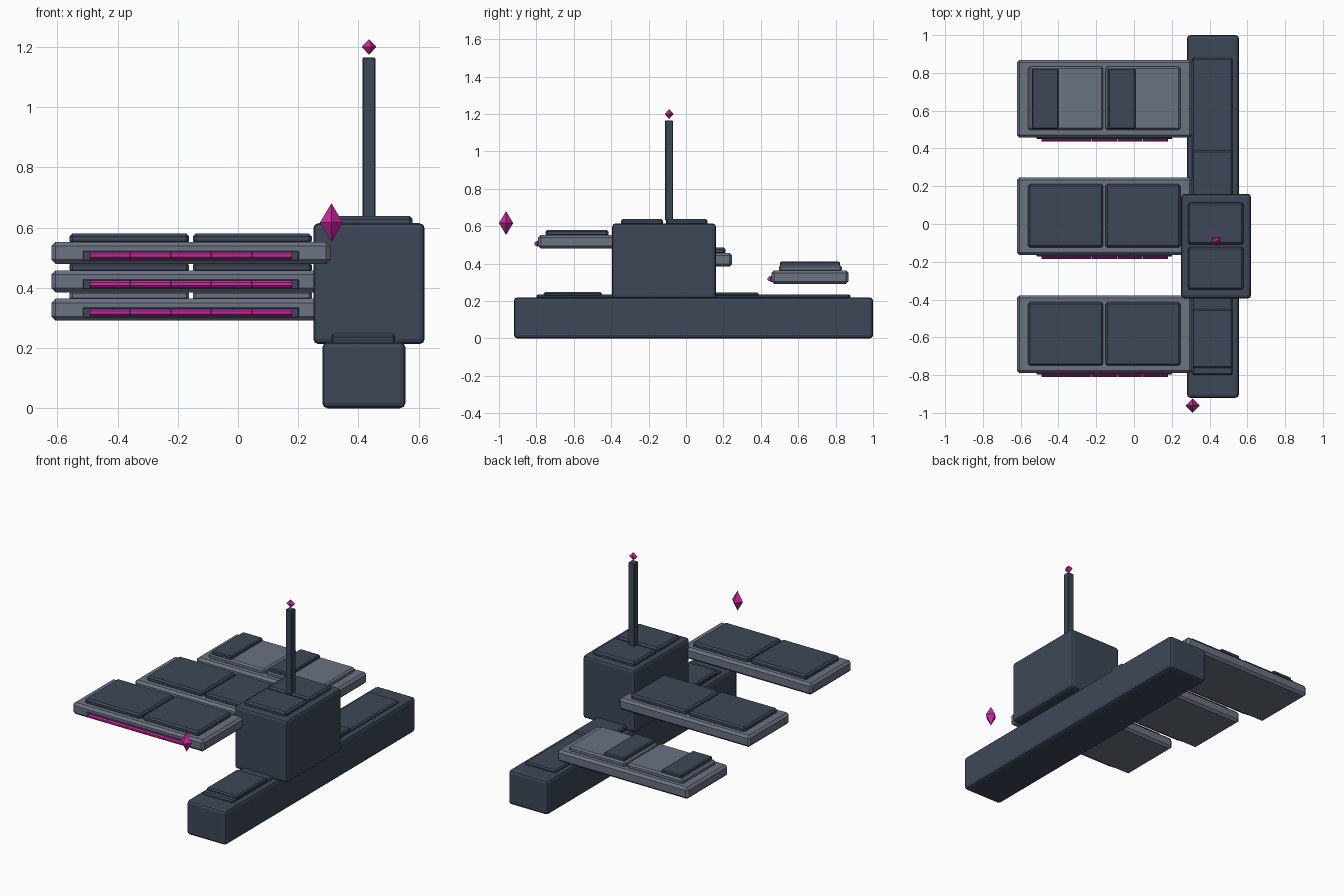
import bpy, bmesh, math
from mathutils import Matrix

if "Cube" in bpy.data.objects:
    bpy.data.objects.remove(bpy.data.objects["Cube"])


def material(name, rgb):
    m = bpy.data.materials.new(name)
    m.diffuse_color = (*rgb, 1.0)
    m.use_nodes = True
    m.node_tree.nodes["Principled BSDF"].inputs["Base Color"].default_value = m.diffuse_color
    return m


SLATE = material("dark_slate", (0.047, 0.064, 0.096))
GREY = material("deck_grey", (0.147, 0.168, 0.220))
MAGENTA = material("glow_magenta", (0.58, 0.022, 0.34))


def finish(bm, name, mat):
    bmesh.ops.recalc_face_normals(bm, faces=bm.faces)
    me = bpy.data.meshes.new(name)
    bm.to_mesh(me)
    bm.free()
    me.materials.append(mat)
    ob = bpy.data.objects.new(name, me)
    bpy.context.collection.objects.link(ob)
    return ob


def block(name, xs, ys, zs, mat, bevel=0.01, segments=1):
    """Box given by its min/max on each axis, with chamfered edges."""
    bm = bmesh.new()
    size = [b - a for a, b in (xs, ys, zs)]
    mid = [(a + b) / 2 for a, b in (xs, ys, zs)]
    bmesh.ops.create_cube(bm, size=1,
                          matrix=Matrix.Translation(mid) @ Matrix.Diagonal((*size, 1)))
    ob = finish(bm, name, mat)
    if bevel:
        mod = ob.modifiers.new("chamfer", 'BEVEL')
        mod.width = bevel
        mod.segments = segments
    return ob


def crystal(name, centre, radius, half_height, turn=0.0):
    """Four-sided double pyramid."""
    bm = bmesh.new()
    for s in (1, -1):
        bmesh.ops.create_cone(bm, segments=4, radius1=radius, radius2=0,
                              depth=half_height, cap_ends=False,
                              matrix=Matrix.Diagonal((1, 1, s, 1))
                              @ Matrix.Translation((0, 0, half_height / 2)))
    bmesh.ops.remove_doubles(bm, verts=bm.verts, dist=1e-4)
    # Make sure a corner points along x before turning
    corner = max(bm.verts, key=lambda v: v.co.x)
    turn -= math.atan2(corner.co.y, corner.co.x)
    bmesh.ops.transform(bm, verts=bm.verts, matrix=Matrix.Translation(centre)
                        @ Matrix.Rotation(turn, 4, 'Z'))
    return finish(bm, name, MAGENTA)


def tube(name, x0, x1, y, z, radius):
    """Glowing tube lying along x."""
    bm = bmesh.new()
    bmesh.ops.create_cone(bm, segments=8, radius1=radius, radius2=radius,
                          depth=x1 - x0, cap_ends=True,
                          matrix=Matrix.Translation(((x0 + x1) / 2, y, z))
                          @ Matrix.Rotation(math.pi / 2, 4, 'Y')
                          @ Matrix.Rotation(math.pi / 8, 4, 'Z'))
    return finish(bm, name, MAGENTA)


# Long base beam with walkway plates
block("base_beam", (0.28, 0.556), (-0.92, 1.0), (0, 0.22), SLATE, 0.018, 2)
block("walkway_plate", (0.308, 0.522), (-0.80, 0.88), (0.21, 0.235), SLATE, 0.008)
block("front_walkway_step", (0.308, 0.522), (-0.762, -0.45), (0.225, 0.248), SLATE, 0.008)
block("rear_walkway_step", (0.308, 0.522), (0.10, 0.39), (0.225, 0.246), SLATE, 0.008)

# Tower block with two roof plates and mast
block("tower", (0.25, 0.62), (-0.395, 0.16), (0.213, 0.615), SLATE, 0.018, 2)
block("front_roof_plate", (0.285, 0.58), (-0.348, -0.122), (0.605, 0.638), SLATE)
block("rear_roof_plate", (0.285, 0.58), (-0.108, 0.115), (0.605, 0.638), SLATE)
block("mast", (0.413, 0.456), (-0.111, -0.069), (0.63, 1.165), SLATE, 0.003)
crystal("mast_crystal", (0.435, -0.09, 1.2), 0.026, 0.026, math.radians(20))

# Floating crystal in front
crystal("front_crystal", (0.31, -0.962, 0.617), 0.038, 0.064)

# Three stepped decks, each with two pads and a segmented light strip
PAD_X = ((-0.56, -0.163), (-0.15, 0.245))
STRIP_X = ((-0.54, -0.40), (-0.135, 0.007))
for label, y0, z0 in (("front", -0.79, 0.48), ("middle", -0.165, 0.385), ("rear", 0.457, 0.291)):
    y1, z1 = y0 + 0.412, z0 + 0.073
    block(label + "_deck", (-0.62, 0.307), (y0, y1), (z0, z1), GREY, 0.014)
    rear = label == "rear"
    for i in range(2):
        block(f"{label}_pad_{i + 1}", PAD_X[i], (y0 + 0.04, y0 + 0.376),
              (z1 - 0.008, z1 + 0.028), GREY if rear else SLATE, 0.01)
        if rear:
            block(f"rear_pad_strip_{i + 1}", STRIP_X[i], (y0 + 0.045, y0 + 0.366),
                  (z1 + 0.02, z1 + 0.047), SLATE, 0.006)
    # Light strip housing and its five tubes
    zc = z0 + 0.027
    block(label + "_light_housing", (-0.515, 0.202), (y0 - 0.006, y0 + 0.01),
          (zc - 0.016, zc + 0.016), SLATE, 0.002)
    step = 0.672 / 5
    for k in range(5):
        x = -0.492 + k * step
        tube(f"{label}_light_{k + 1}", x + 0.001, x + step - 0.001, y0 - 0.008, zc, 0.013)
